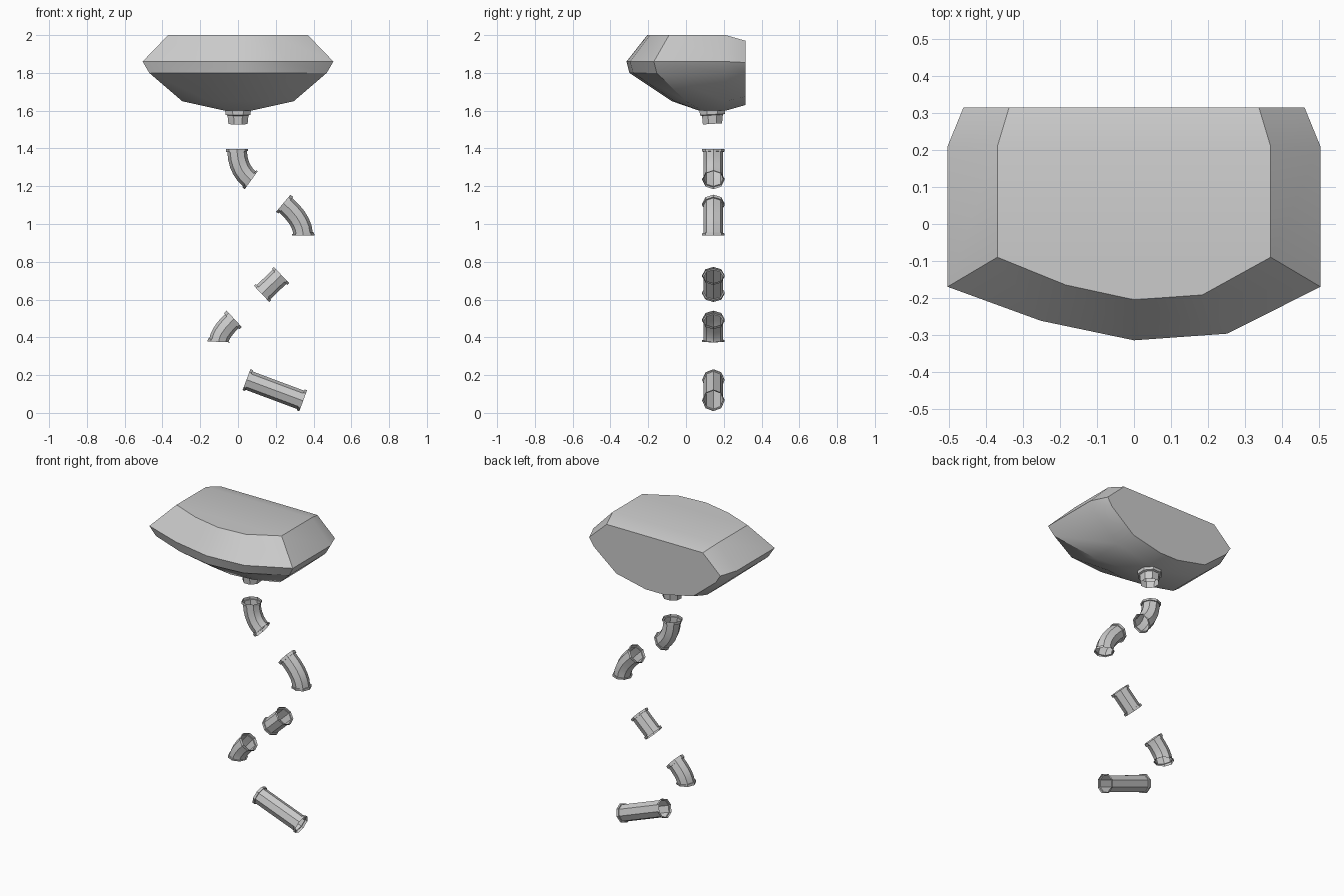
import bpy, bmesh, math
from mathutils import Vector

if "Cube" in bpy.data.objects:
    bpy.data.objects.remove(bpy.data.objects["Cube"])

PIPE_Y = 0.145
SIDES = 8


def finish(name, bm, angle):
    bmesh.ops.recalc_face_normals(bm, faces=bm.faces)
    me = bpy.data.meshes.new(name)
    bm.to_mesh(me)
    bm.free()
    ob = bpy.data.objects.new(name, me)
    bpy.context.collection.objects.link(ob)
    bpy.ops.object.select_all(action='DESELECT')
    ob.select_set(True)
    bpy.context.view_layer.objects.active = ob
    bpy.ops.object.shade_smooth_by_angle(angle=math.radians(angle))
    return ob


def loft(bm, rings, closed):
    for a, b in zip(rings, rings[1:]):
        n = len(a)
        for i in range(n if closed else n - 1):
            j = (i + 1) % n
            bm.faces.new((a[i], a[j], b[j], b[i]))


# Basin: stacked plan outlines, bowed at the front
def basin():
    bm = bmesh.new()
    # z, half width, front corner y, left bow y, right bow y, front y, back z
    levels = [
        (2.00, 0.370, -0.09, -0.165, -0.192, -0.205, 1.97),
        (1.86, 0.505, -0.17, -0.262, -0.297, -0.315, 1.855),
        (1.80, 0.470, -0.155, -0.250, -0.280, -0.300, 1.805),
        (1.65, 0.295, 0.00, -0.050, -0.060, -0.075, 1.675),
        (1.60, 0.070, 0.085, 0.075, 0.072, 0.070, 1.63),
    ]
    rings = []
    for z, w, yc, yl, yr, yf, zb in levels:
        pts = [(-0.915 * w, 0.315, zb), (-w, 0.21, z), (-w, yc, z),
               (-w * 0.5, yl, z), (0, yf, z), (w * 0.5, yr, z),
               (w, yc, z), (w, 0.21, z), (0.915 * w, 0.315, zb)]
        rings.append([bm.verts.new(p) for p in pts])
    loft(bm, rings, False)
    # flat top and bottom, bevelled strips to the back, flat back
    for r in (rings[0], rings[-1]):
        bm.faces.new(r[1:-1])
        bm.faces.new((r[0], r[1], r[-2], r[-1]))
    bm.faces.new([r[0] for r in rings] + [r[-1] for r in reversed(rings)])
    return finish("basin", bm, 32)


# Open octagonal pipe along a bend in the x-z plane, with a raised rim at each end
def pipe(name, start, bend, end, radius=0.052, rim=0.059, rim_len=0.014, steps=5):
    p0, p1, p2 = (Vector((x, PIPE_Y, z)) for x, z in (start, bend, end))
    length = (p1 - p0).length + (p2 - p1).length
    k = rim_len / length
    straight = abs((p1 - p0).normalized().dot((p2 - p1).normalized())) > 0.999
    inner = [k, 1 - k] if straight else [k + (1 - 2 * k) * i / steps for i in range(steps + 1)]
    stations = [(0, rim), (k, rim)] + [(t, radius) for t in inner] + [(1 - k, rim), (1, rim)]
    bm = bmesh.new()
    rings = []
    for t, r in stations:
        c = p0 * (1 - t) ** 2 + p1 * 2 * t * (1 - t) + p2 * t * t
        d = ((p1 - p0) * (1 - t) + (p2 - p1) * t).normalized()
        n = Vector((-d.z, 0, d.x))
        rings.append([bm.verts.new(c + n * r * math.cos(a) + Vector((0, r * math.sin(a), 0)))
                      for a in (2 * math.pi * i / SIDES for i in range(SIDES))])
    loft(bm, rings, True)
    return finish(name, bm, 20)


# Drain: stepped collar under the basin
def drain():
    bm = bmesh.new()
    rings = []
    for r, z in [(0.074, 1.61), (0.072, 1.58), (0.060, 1.576), (0.055, 1.53)]:
        rings.append([bm.verts.new((r * math.cos(a), PIPE_Y - 0.005 + r * math.sin(a),
                                    z + 0.06 * r * math.sin(a)))
                      for a in (2 * math.pi * (i + 0.5) / SIDES for i in range(SIDES))])
    loft(bm, rings, True)
    return finish("drain", bm, 20)


basin()
drain()
pipe("upper_elbow", (-0.005, 1.398), (-0.005, 1.286), (0.07, 1.232))
pipe("second_elbow", (0.24, 1.11), (0.345, 1.022), (0.345, 0.94))
pipe("short_pipe", (0.23, 0.73), (0.1775, 0.68), (0.125, 0.63))
pipe("lower_elbow", (-0.02, 0.498), (-0.10, 0.424), (-0.102, 0.376))
pipe("long_pipe", (0.045, 0.176), (0.195, 0.120), (0.345, 0.064))
